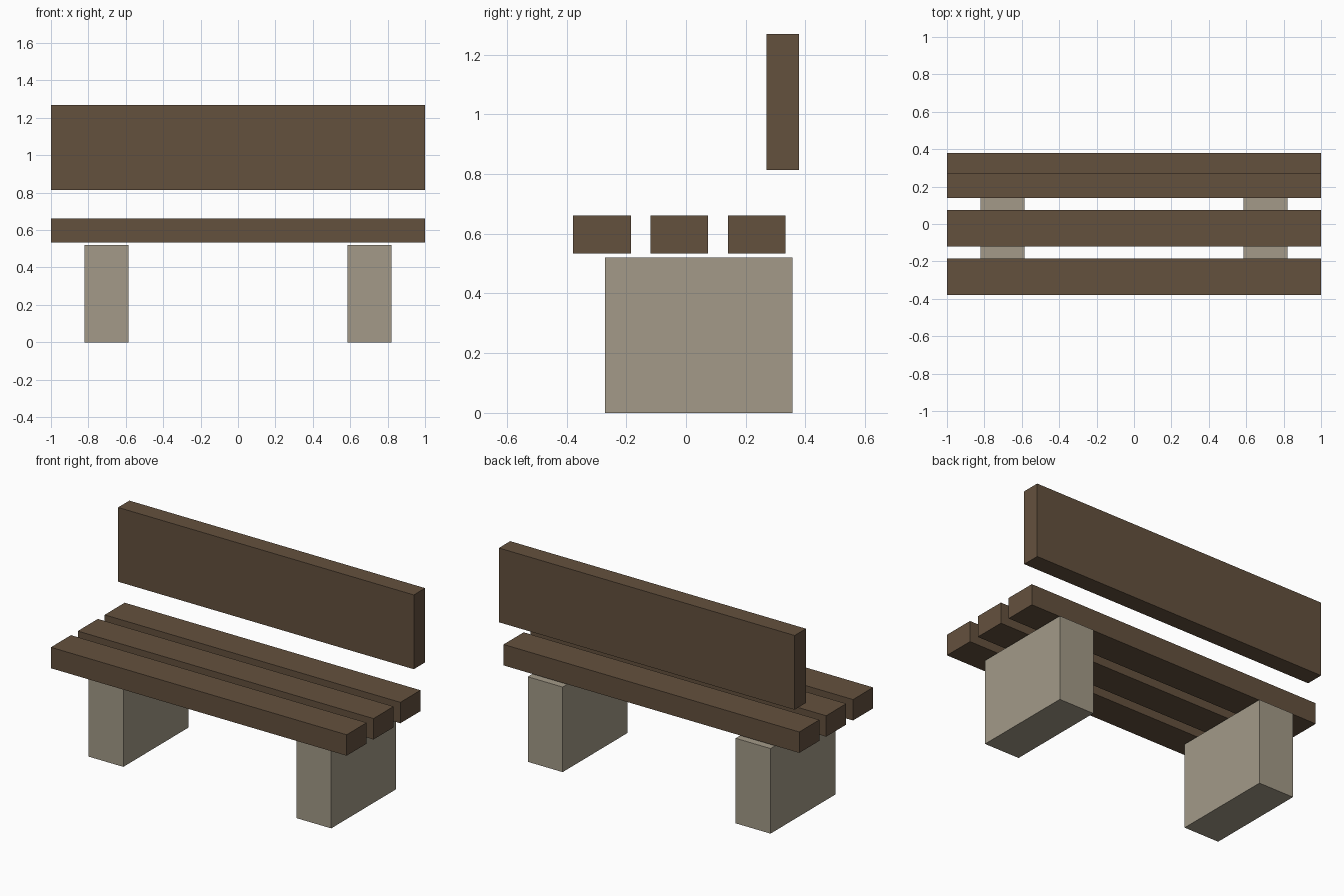
import bpy

if "Cube" in bpy.data.objects:
    bpy.data.objects.remove(bpy.data.objects["Cube"])


def material(name, color):
    mat = bpy.data.materials.new(name)
    mat.diffuse_color = color
    mat.use_nodes = True
    mat.node_tree.nodes["Principled BSDF"].inputs["Base Color"].default_value = mat.diffuse_color
    return mat


def box(name, x, y, z, mat):
    """Box from (min, max) ranges on each axis."""
    bpy.ops.mesh.primitive_cube_add(size=1)
    ob = bpy.context.object
    ob.name = name
    ob.location = [(a + b) / 2 for a, b in (x, y, z)]
    ob.scale = [b - a for a, b in (x, y, z)]
    bpy.ops.object.transform_apply(location=True, rotation=False, scale=True)
    ob.data.materials.append(mat)
    return ob


wood = material("wood", (0.127, 0.082, 0.048, 1))
stone = material("stone", (0.366, 0.323, 0.246, 1))

# Stone legs
for side, x in (("left", (-0.821, -0.585)), ("right", (0.585, 0.821))):
    box(side + "_leg", x, (-0.272, 0.356), (0, 0.52), stone)

# Seat slats, evenly spaced front to back
for i in range(3):
    y = -0.379 + i * 0.2595
    box(f"seat_slat_{i + 1}", (-1, 1), (y, y + 0.194), (0.533, 0.661), wood)

# Floating backrest board
box("backrest", (-1, 1), (0.27, 0.379), (0.814, 1.268), wood)
